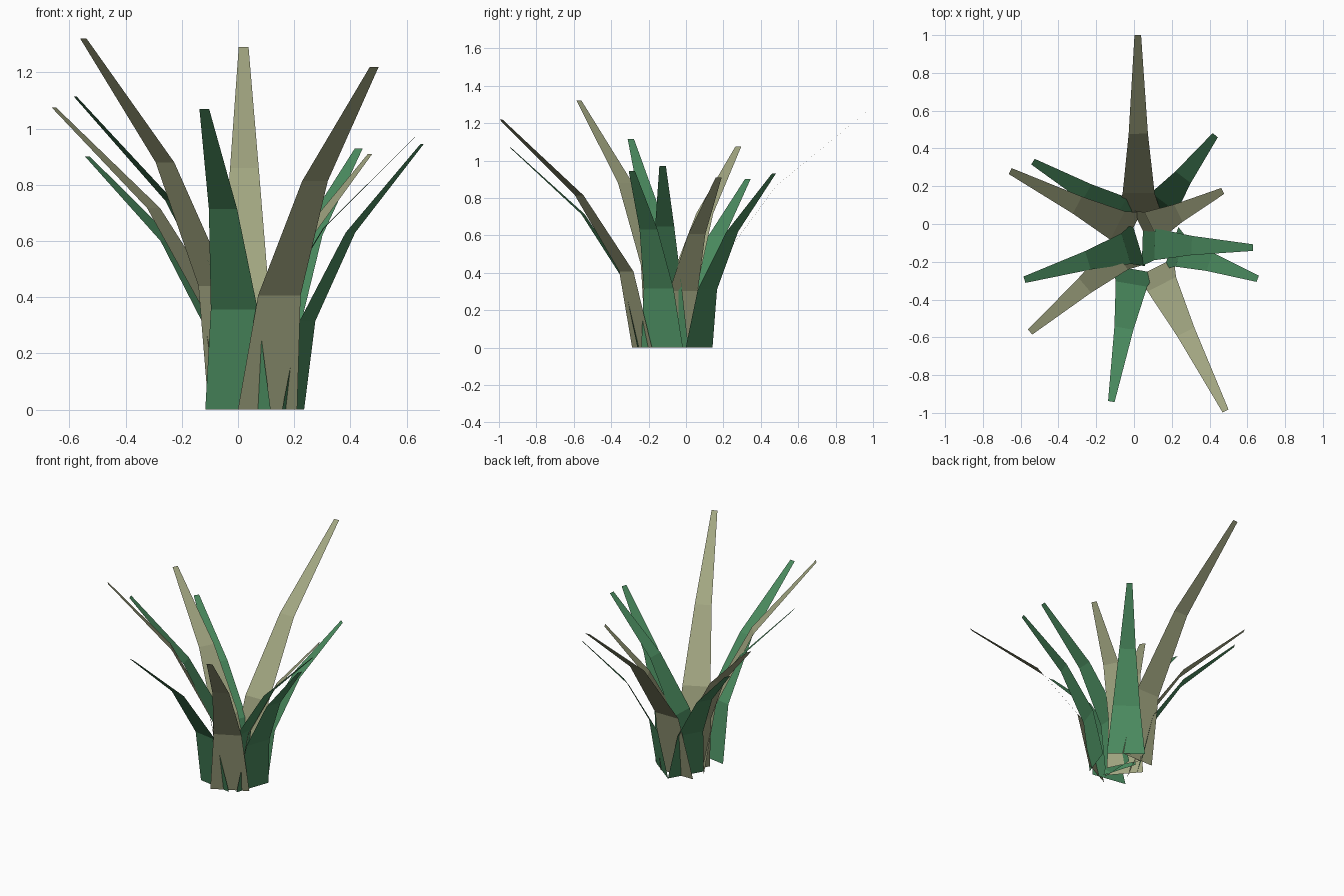
import bpy
import bmesh
from mathutils import Vector

cube = bpy.data.objects.get("Cube")
if cube:
    bpy.data.objects.remove(cube, do_unlink=True)

SEGMENTS = 3
BASE_WIDTH, TIP_WIDTH = 0.236, 0.035


def make_material(name, rgb):
    material = bpy.data.materials.new(name)
    material.use_nodes = True
    color = (*rgb, 1)
    material.diffuse_color = color
    material.node_tree.nodes["Principled BSDF"].inputs["Base Color"].default_value = color
    return material


olive = make_material("olive", (0.36, 0.38, 0.22))
green = make_material("green", (0.07, 0.26, 0.115))


def make_leaf(name, material, base, tip, height):
    """Flat tapering blade that bends outward along a parabola."""
    base, tip = Vector(base), Vector(tip)
    reach = tip - base
    side = Vector((reach.y, -reach.x)).normalized()
    bm = bmesh.new()
    previous = None
    for step in range(SEGMENTS + 1):
        t = step / SEGMENTS
        center = base + reach * t * t
        half = side * (BASE_WIDTH + (TIP_WIDTH - BASE_WIDTH) * t) / 2
        row = [bm.verts.new((*(center + half * sign), height * t)) for sign in (-1, 1)]
        if previous:
            bm.faces.new((previous[0], previous[1], row[1], row[0]))
        previous = row
    mesh = bpy.data.meshes.new(name)
    bm.to_mesh(mesh)
    bm.free()
    mesh.materials.append(material)
    leaf = bpy.data.objects.new(name, mesh)
    bpy.context.collection.objects.link(leaf)
    return leaf


# Leaves around the clump: name, colour, base point, tip point, height
leaves = [
    ("back_leaf", olive, (0.025, 0.06), (0.02, 1), 1.29),
    ("back_left_leaf", green, (0.124, 0.07), (0.43, 0.47), 0.93),
    ("left_upper_leaf", olive, (0.047, -0.036), (0.47, 0.175), 0.91),
    ("left_leaf", green, (0.045, -0.105), (0.63, -0.125), 0.97),
    ("left_lower_leaf", green, (0.196, -0.128), (0.655, -0.29), 0.945),
    ("front_left_leaf", olive, (0.105, -0.235), (0.485, -0.99), 1.22),
    ("front_leaf", green, (0, -0.24), (-0.12, -0.94), 1.07),
    ("front_right_leaf", olive, (-0.028, -0.127), (-0.55, -0.572), 1.32),
    ("right_lower_leaf", green, (0.025, -0.11), (-0.58, -0.295), 1.115),
    ("right_leaf", olive, (-0.016, -0.044), (-0.655, 0.28), 1.075),
    ("back_right_leaf", green, (-0.022, 0.034), (-0.535, 0.33), 0.9),
]
for spec in leaves:
    make_leaf(*spec)
